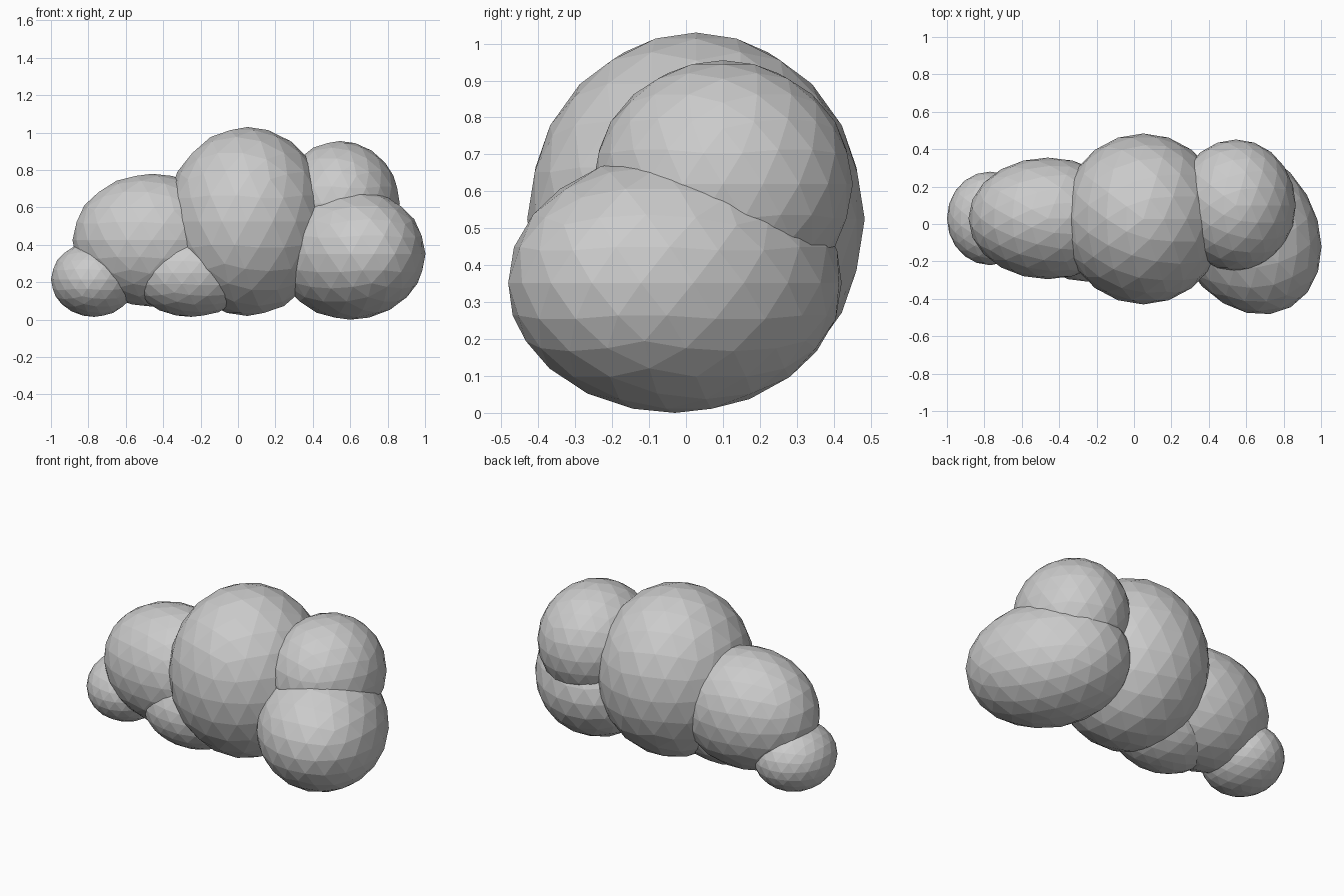
import bpy
from math import radians

if "Cube" in bpy.data.objects:
    bpy.data.objects.remove(bpy.data.objects["Cube"])


def puff(name, center, radii, turn=0):
    """Flat-shaded low-poly ellipsoid, turned about the vertical axis."""
    bpy.ops.mesh.primitive_ico_sphere_add(subdivisions=3, radius=1, location=center)
    ob = bpy.context.object
    ob.name = name
    ob.scale = radii
    ob.rotation_euler = (0, 0, radians(turn))
    bpy.ops.object.transform_apply(location=False, rotation=True, scale=True)
    bpy.ops.object.shade_flat()
    return ob


# Main body of the cloud
puff("centre_puff", (0.05, 0.027, 0.525), (0.44, 0.457, 0.505))

# Left side, stepping down to the tip
puff("left_puff", (-0.46, 0.03, 0.425), (0.425, 0.325, 0.355))
puff("left_tip_puff", (-0.77, 0.03, 0.215), (0.23, 0.25, 0.20))
puff("lower_front_puff", (-0.25, -0.05, 0.25), (0.325, 0.258, 0.235))

# Right side, a wide low puff with a smaller one on top
puff("right_lower_puff", (0.60, -0.03, 0.352), (0.374, 0.478, 0.352), 30)
puff("right_upper_puff", (0.545, 0.1, 0.62), (0.32, 0.352, 0.335))
